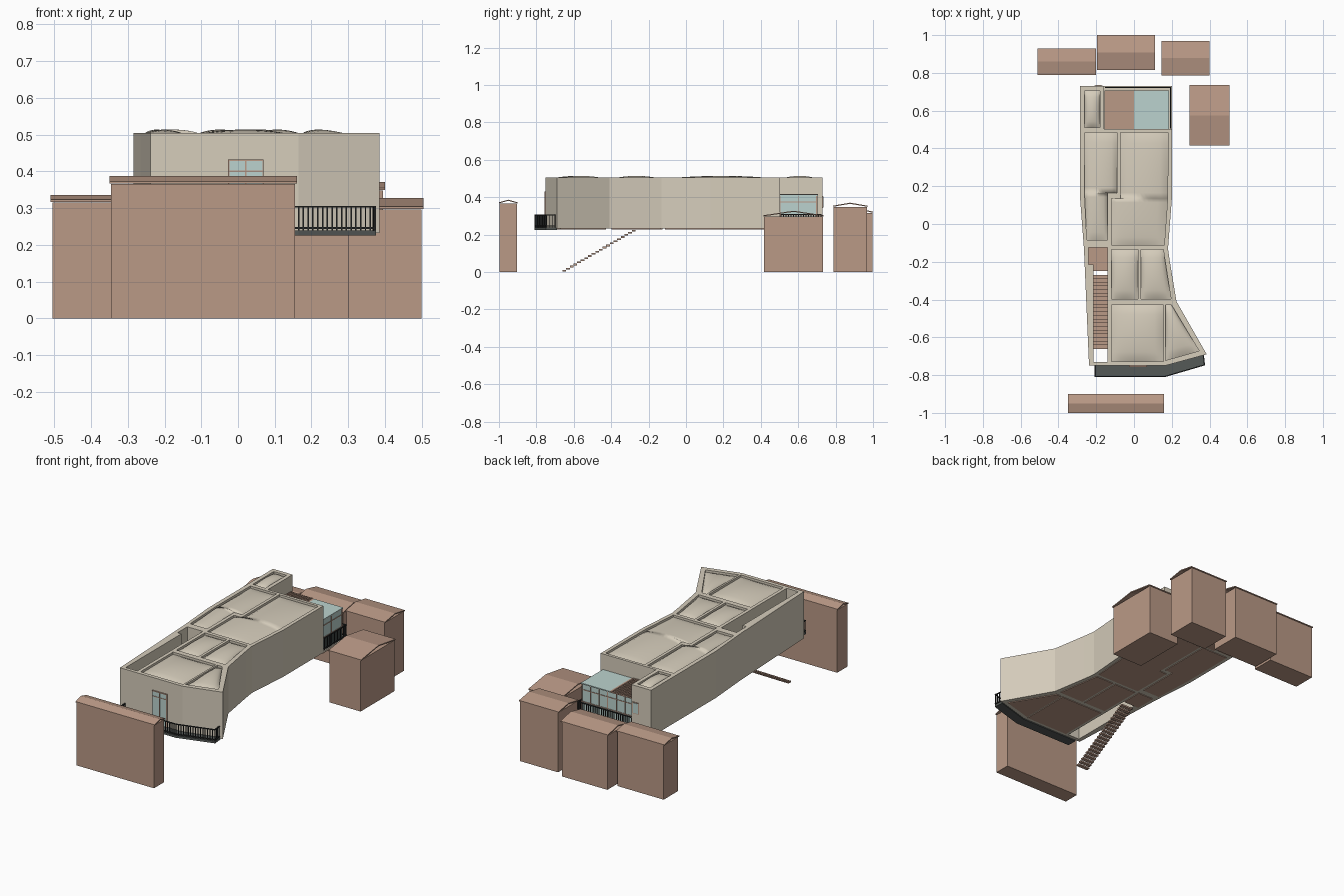
import bpy, bmesh, math
from mathutils import Vector, Matrix

if "Cube" in bpy.data.objects:
    bpy.data.objects.remove(bpy.data.objects["Cube"])


def material(name, r, g, b):
    m = bpy.data.materials.new(name)
    m.use_nodes = True
    m.diffuse_color = (r, g, b, 1)
    m.node_tree.nodes["Principled BSDF"].inputs["Base Color"].default_value = (r, g, b, 1)
    return m


BEIGE = material("beige plaster", .67, .61, .50)
BROWN = material("clay brown", .49, .32, .24)
GLASS = material("pale glass", .50, .65, .62)
GREY = material("dark grey", .09, .10, .095)
BLACK = material("black metal", .025, .027, .027)


def add_mesh(name, bm, mat):
    me = bpy.data.meshes.new(name)
    bm.to_mesh(me)
    bm.free()
    me.materials.append(mat)
    ob = bpy.data.objects.new(name, me)
    bpy.context.collection.objects.link(ob)
    return ob


def add_box(bm, lo, hi):
    lo, hi = Vector(lo), Vector(hi)
    size = Matrix.Diagonal((hi - lo).to_4d())
    size[3][3] = 1
    bmesh.ops.create_cube(bm, size=1, matrix=Matrix.Translation((lo + hi) / 2) @ size)


def boxes(name, mat, *pairs):
    bm = bmesh.new()
    for lo, hi in pairs:
        add_box(bm, lo, hi)
    return add_mesh(name, bm, mat)


def prism(name, loops, z0, z1, mat):
    """Extruded flat outline; every loop after the first is a hole."""
    cu = bpy.data.curves.new(name, "CURVE")
    cu.dimensions, cu.fill_mode, cu.extrude = "2D", "BOTH", (z1 - z0) / 2
    for loop in loops:
        sp = cu.splines.new("POLY")
        sp.points.add(len(loop) - 1)
        for p, (x, y) in zip(sp.points, loop):
            p.co = (x, y, 0, 1)
        sp.use_cyclic_u = True
    tmp = bpy.data.objects.new(name + " outline", cu)
    bpy.context.collection.objects.link(tmp)
    bpy.context.view_layer.update()
    bm = bmesh.new()
    bm.from_mesh(tmp.to_mesh())
    tmp.to_mesh_clear()
    bpy.data.objects.remove(tmp)
    bpy.data.curves.remove(cu)
    bmesh.ops.translate(bm, verts=bm.verts, vec=(0, 0, (z0 + z1) / 2))
    bmesh.ops.remove_doubles(bm, verts=bm.verts, dist=1e-5)
    bmesh.ops.recalc_face_normals(bm, faces=bm.faces)
    for f in bm.faces:
        f.smooth = False
    return add_mesh(name, bm, mat)


def cushion(name, left, right, z=.492, rise=.022, n=12):
    """Puffed roof panel spanning two side lines, running back to front."""
    rows = []
    for i in range(len(left) - 1):
        steps = 2 if abs(left[i][1] - left[i + 1][1]) < .01 else n
        for k in range(steps + (i == len(left) - 2)):
            rows.append([Vector(s[i]).lerp(Vector(s[i + 1]), k / steps) for s in (left, right)])
    y0, y1 = rows[0][0].y, rows[-1][0].y
    bm = bmesh.new()
    grid = []
    for a, b in rows:
        v = (a.y - y0) / (y1 - y0)
        line = []
        for k in range(n + 1):
            u = k / n
            p = a.lerp(b, u)
            puff = max(0, math.sin(math.pi * u) * math.sin(math.pi * v)) ** .5
            line.append(bm.verts.new((p.x, p.y, z + rise * puff)))
        grid.append(line)
    for r, s in zip(grid, grid[1:]):
        for k in range(n):
            bm.faces.new((r[k], s[k], s[k + 1], r[k + 1])).smooth = True
    bmesh.ops.recalc_face_normals(bm, faces=bm.faces)
    return add_mesh(name, bm, BEIGE)


def railing(name, path, z0, z1, gap=.0137, w=.002):
    bm = bmesh.new()
    for a, b in zip(path, path[1:]):
        a, b = Vector((*a, 0)), Vector((*b, 0))
        d = b - a
        count = max(1, round(d.length / gap))
        for k in range(count + 1):
            p = a + d * k / count
            add_box(bm, p + Vector((-w, -w, z0)), p + Vector((w, w, z1)))
        turn = Matrix.Rotation(math.atan2(d.y, d.x), 4, "Z")
        for z in (z0 + .008, z1):
            bmesh.ops.create_cube(bm, size=1, matrix=Matrix.Translation((a + b) / 2 + Vector((0, 0, z)))
                                  @ turn @ Matrix.Diagonal((d.length + .004, .006, .005, 1)))
    return add_mesh(name, bm, BLACK)


# Rooms: left and right side lines, from back to front
rooms = {
    "tower": ([(-.262, .705), (-.262, .51)], [(-.18, .705), (-.18, .51)]),
    "long": ([(-.26, .485), (-.262, .165), (-.262, .164), (-.25, -.085)],
             [(-.09, .485), (-.09, .165), (-.14, .164), (-.14, -.085)]),
    "main": ([(-.072, .485), (-.072, .136), (-.12, .135), (-.12, -.112)],
             [(.18, .485), (.178, .136), (.178, .135), (.16, -.112)]),
    "middle left": ([(-.12, -.134), (-.12, -.397)], [(.022, -.134), (.022, -.397)]),
    "middle right": ([(.038, -.134), (.038, -.397)], [(.155, -.134), (.196, -.397)]),
    "front": ([(-.12, -.428), (-.12, -.728)], [(.155, -.428), (.155, -.728)]),
    "corner": ([(.166, -.428), (.166, -.722)], [(.198, -.428), (.345, -.672)]),
}
outline = [(-.285, .73), (-.158, .73), (-.158, .502), (.2, .502), (.2, .13), (.18, -.13), (.19, -.2),
           (.225, -.41), (.385, -.69), (.165, -.75), (-.238, -.75), (-.265, -.13), (-.285, .13)]
stairwell = [(-.24, -.125), (-.14, -.125), (-.14, -.73), (-.215, -.73), (-.215, -.215), (-.24, -.215)]

# Walls, floors and puffed roofs
holes = [l + r[::-1] for l, r in rooms.values()]
prism("walls", [outline, stairwell] + holes, .232, .505, BEIGE)
for (name, (l, r)), hole in zip(rooms.items(), holes):
    cushion(name + " roof", l, r)
    prism(name + " floor", [hole], .228, .238, BROWN)

# Stair landing and open staircase
boxes("stair landing", BROWN, ((-.24, -.25, .228), (-.14, -.125, .238)))
steps = 20
boxes("staircase", BROWN, *[((-.215, -.29 - .0195 * k, .217 - .0113 * k),
                             (-.14, -.27 - .0195 * k, .226 - .0113 * k)) for k in range(steps)])

# Front balcony
prism("balcony slab", [[(-.208, -.75), (-.208, -.81), (.165, -.81), (.376, -.748), (.37, -.69), (.165, -.75)]],
      .226, .239, GREY)
railing("balcony railing", [(-.205, -.752), (-.205, -.807), (.165, -.807), (.373, -.746), (.368, -.7)], .238, .304)

# Front door: two glazed leaves in a thin frame
boxes("front door glass", GLASS, ((-.025, -.755, .24), (.068, -.748, .43)))
boxes("front door frame", BROWN, *[((x - .002, -.757, .24), (x + .002, -.75, .432)) for x in (-.025, .0215, .068)],
      *[((-.025, -.757, z - .002), (.068, -.75, z + .002)) for z in (.4, .43)])

# Small tower window
boxes("tower window frame", BROWN, ((-.208, .728, .342), (-.167, .733, .408)))
boxes("tower window glass", GLASS, ((-.204, .729, .346), (-.171, .735, .404)))

# Rear terrace
boxes("terrace floor", BROWN, ((-.158, .5, .228), (.2, .73, .233)))
boxes("terrace paving", BEIGE, ((-.158, .5, .233), (.2, .73, .24)))
railing("terrace railing", [(-.152, .722), (.194, .722), (.194, .508)], .24, .308)

# Sunroom with half glass and half tiled roof
x0, x1, y0, y1 = -.152, .182, .502, .7
boxes("sunroom glass", GLASS, ((x0, y0, .24), (x1, y1, .408)))
frame = [((x - .002, y1 - .002, .24), (x + .002, y1 + .003, .41))
         for x in [x0 + (x1 - x0) * k / 6 for k in range(7)]]
frame += [((x1 - .002, y - .002, .24), (x1 + .003, y + .002, .41)) for y in (.504, .6, .698)]
for z in (.305, .375, .408):
    frame += [((x0, y1 - .002, z - .002), (x1, y1 + .003, z + .002)),
              ((x1 - .002, y0, z - .002), (x1 + .003, y1, z + .002))]
boxes("sunroom frame", BROWN, *frame)
boxes("sunroom glass roof", GLASS, ((0, y0, .408), (x1 + .004, y1 + .006, .414)))
boxes("sunroom tiled roof", BROWN, ((x0 - .004, y0, .408), (0, y1 + .006, .414)),
      *[((x0 + .012 * k, y0, .414), (x0 + .012 * k + .007, y1 + .006, .418)) for k in range(12)])

# Neighbouring houses: x range, y range, wall height, ridge height
houses = [("front", -.35, .16, -1, -.9, .366, .387), ("back right", -.51, -.2, .79, .93, .316, .336),
          ("back middle", -.195, .11, .815, 1, .316, .344), ("back left", .145, .4, .785, .97, .348, .371),
          ("side", .295, .505, .415, .735, .297, .328)]
for name, xa, xb, ya, yb, wall, ridge in houses:
    boxes(name + " house walls", BROWN, ((xa + .005, ya + .003, 0), (xb - .005, yb - .003, wall)))
    ym, eave, t = (ya + yb) / 2, wall + .007, .006
    section = [(ya, eave), (ym, ridge), (yb, eave), (yb, eave - t), (ym, ridge - t), (ya, eave - t)]
    bm = bmesh.new()
    a, b = [[bm.verts.new((x, y, z)) for y, z in section] for x in (xa, xb)]
    for i in range(6):
        j = (i + 1) % 6
        bm.faces.new((a[i], a[j], b[j], b[i]))
    for end in (a, b):
        bm.faces.new((end[0], end[1], end[4], end[5]))
        bm.faces.new((end[1], end[2], end[3], end[4]))
    bmesh.ops.recalc_face_normals(bm, faces=bm.faces)
    add_mesh(name + " house roof", bm, BROWN)
